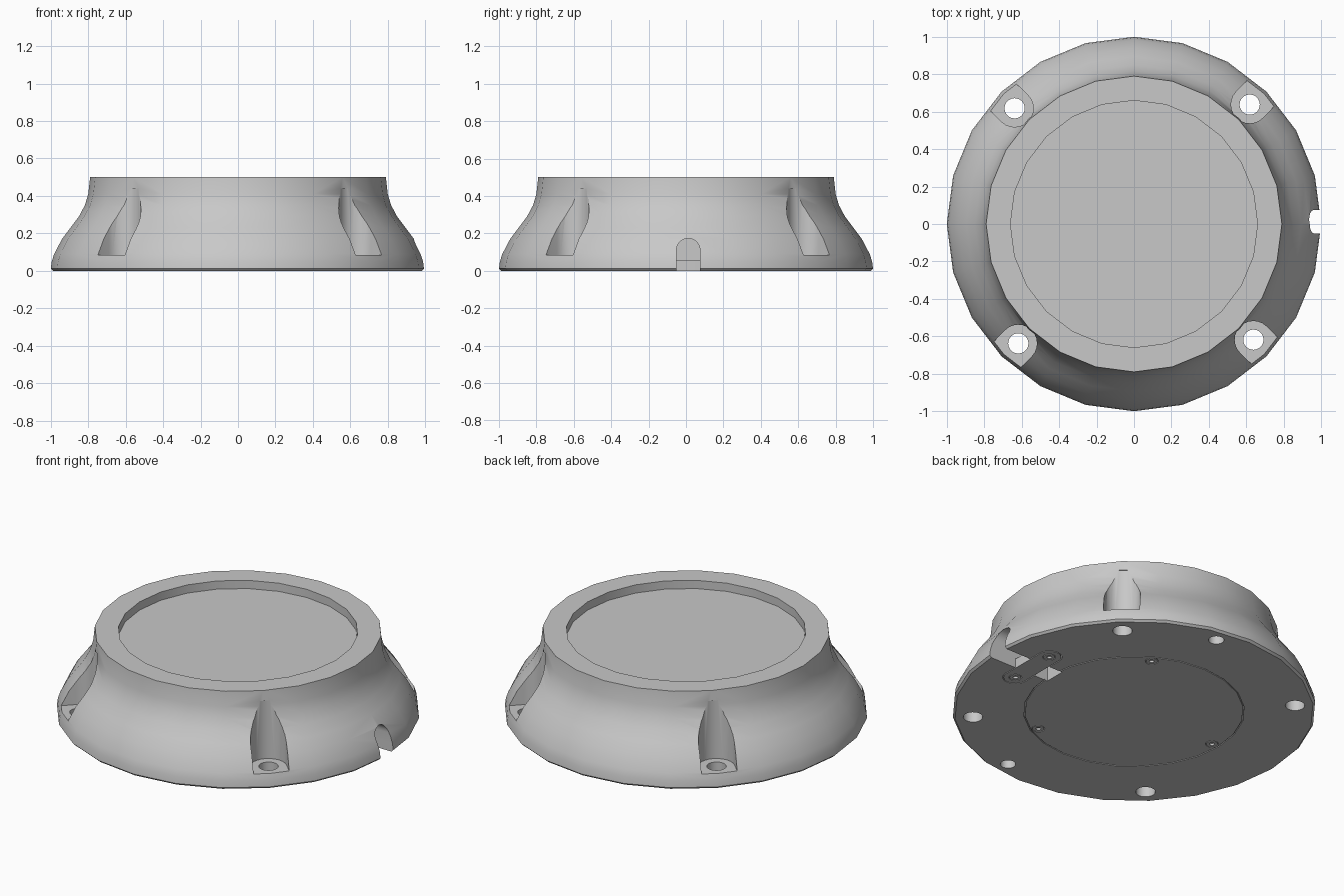
import bpy, bmesh
from math import cos, sin, pi, radians
from mathutils import Matrix, Vector

cube = bpy.data.objects.get("Cube")
if cube:
    bpy.data.objects.remove(cube)

grey = bpy.data.materials.new("matte grey")
grey.use_nodes = True
grey.diffuse_color = (0.58, 0.58, 0.58, 1)
grey.node_tree.nodes["Principled BSDF"].inputs["Base Color"].default_value = (0.58, 0.58, 0.58, 1)


def finish(name, bm, matrix):
    bmesh.ops.transform(bm, matrix=matrix, verts=bm.verts)
    bmesh.ops.recalc_face_normals(bm, faces=bm.faces)
    mesh = bpy.data.meshes.new(name)
    bm.to_mesh(mesh)
    bm.free()
    mesh.materials.append(grey)
    obj = bpy.data.objects.new(name, mesh)
    bpy.context.collection.objects.link(obj)
    return obj


def lathe(name, profile, sides, matrix=Matrix()):
    """Revolve a closed-off (radius, height) profile around z."""
    bm = bmesh.new()
    verts = [bm.verts.new((r, 0, z)) for r, z in profile]
    edges = [bm.edges.new(pair) for pair in zip(verts, verts[1:])]
    bmesh.ops.spin(bm, geom=verts + edges, cent=(0, 0, 0), axis=(0, 0, 1),
                   angle=2 * pi, steps=sides)
    bmesh.ops.remove_doubles(bm, verts=bm.verts, dist=1e-5)
    return finish(name, bm, matrix)


def cylinder(name, radius, low, high, matrix, sides=24):
    return lathe(name, [(0, low), (radius, low), (radius, high), (0, high)], sides, matrix)


def prism(name, outline, low, high, matrix):
    bm = bmesh.new()
    face = bm.faces.new([bm.verts.new((u, v, low)) for u, v in outline])
    new = bmesh.ops.extrude_face_region(bm, geom=[face])["geom"]
    bmesh.ops.translate(bm, vec=(0, 0, high - low),
                        verts=[v for v in new if isinstance(v, bmesh.types.BMVert)])
    return finish(name, bm, matrix)


def arch(radius, length, steps=12):
    """Half circle bulging to -u, with straight legs running to +u."""
    arc = [(radius * cos(a), radius * sin(a))
           for a in (pi / 2 + pi * i / steps for i in range(steps + 1))]
    return arc + [(length, -radius), (length, radius)]


def capsule(radius, half, steps=12):
    arc = arch(radius, 0, steps)[:-2]
    return [(u - half, v) for u, v in arc] + [(half - u, -v) for u, v in arc]


def cut(target, cutter):
    cutter.hide_render = True
    mod = target.modifiers.new("cut", "BOOLEAN")
    mod.operation, mod.solver, mod.object = "DIFFERENCE", "EXACT", cutter
    bpy.context.view_layer.objects.active = target
    bpy.ops.object.modifier_apply(modifier=mod.name)
    bpy.data.objects.remove(cutter)


def polar(radius, degrees):
    a = radians(degrees)
    return Matrix.Translation((radius * cos(a), radius * sin(a), 0)) @ Matrix.Rotation(a, 4, "Z")


# Flared body with a seam groove underneath and a shallow dish on top
body = lathe("body", [
    (0, 0), (0.602, 0), (0.602, 0.006), (0.608, 0.006), (0.608, 0),
    (0.988, 0), (1.0, 0.012), (0.995, 0.05), (0.982, 0.09), (0.94, 0.17),
    (0.895, 0.23), (0.85, 0.29), (0.818, 0.35), (0.80, 0.41), (0.79, 0.50),
    (0.66, 0.50), (0.66, 0.45), (0, 0.45)], 24)
parts = [body]

# Four screw pockets with through holes
for k in range(4):
    place = polar(0.888, 45.9 + 90 * k)
    cut(body, prism("pocket_cutter", arch(0.1, 0.4), 0.085, 0.44, place))
    cut(body, cylinder("hole_cutter", 0.054, -0.1, 0.2, place))

# Two blind holes underneath
for angle in (80, -80):
    cut(body, cylinder("blind_cutter", 0.043, -0.1, 0.1, polar(0.905, angle)))

# Arched cable channel on the +x side
to_x = Matrix(((0, 0, 1, 0), (0, 1, 0, 0.012), (-1, 0, 0, 0.11), (0, 0, 0, 1)))
cut(body, prism("channel_cutter", arch(0.063, 0.2), 0.58, 1.2, to_x))

# Cable clamp bar let into the underside
clamp_place = Matrix.Translation((0.74, 0.012, 0)) @ Matrix.Rotation(pi / 2, 4, "Z")
cut(body, prism("seat_cutter", capsule(0.07, 0.145), -0.1, 0.06, clamp_place))
clamp = prism("cable_clamp", capsule(0.065, 0.145), 0, 0.058, clamp_place)
parts.append(clamp)

# Socket screws in the base plate and the clamp
screws = [(body, polar(0.56, a)) for a in (60, 180, 300)]
screws += [(clamp, Matrix.Translation((0.74, 0.012 + y, 0))) for y in (-0.145, 0.145)]
for i, (holder, place) in enumerate(screws):
    cut(holder, cylinder("screw_cutter", 0.036, -0.1, 0.02, place, 16))
    parts.append(lathe(f"screw_{i + 1}", [
        (0, 0.012), (0.014, 0.012), (0.014, 0), (0.032, 0), (0.032, 0.021), (0, 0.021)],
        16, place))

# Smooth shading with crisp edges
bpy.ops.object.select_all(action="DESELECT")
for part in parts:
    part.select_set(True)
bpy.context.view_layer.objects.active = body
bpy.ops.object.shade_smooth_by_angle(angle=radians(32))
